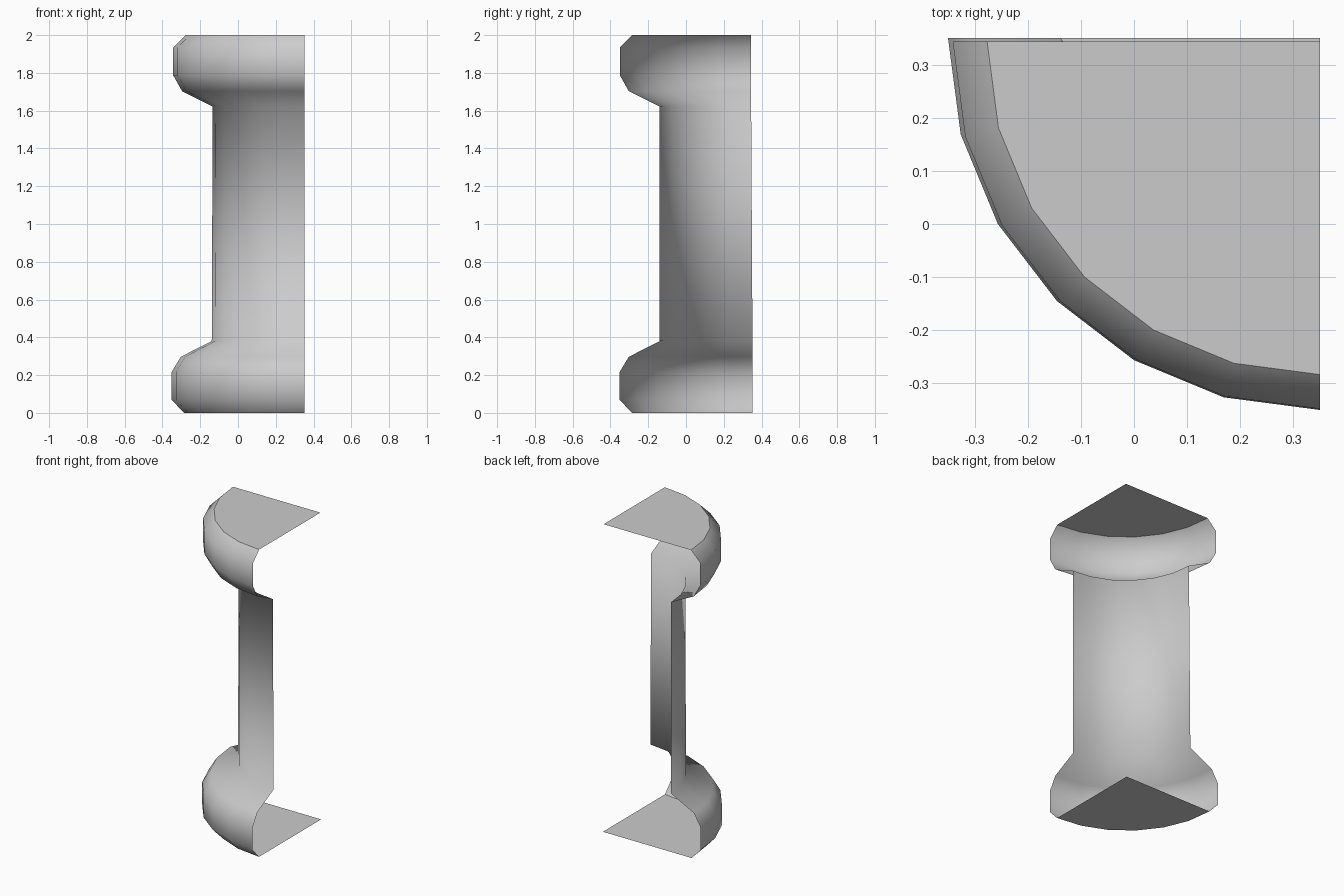
import bpy, bmesh
from math import sin, cos, radians, pi

if "Cube" in bpy.data.objects:
    bpy.data.objects.remove(bpy.data.objects["Cube"])

SEGMENTS = 6          # 15 degree steps over the quarter turn
AXIS_X = 0.352

# (radius, height, axis y): the upper end sits very slightly forward
PROFILE = [
    (0.638, 0.0, 0.352), (0.704, 0.07, 0.352), (0.704, 0.215, 0.352),
    (0.655, 0.297, 0.352), (0.491, 0.38, 0.352),
    (0.486, 1.622, 0.345), (0.648, 1.703, 0.345), (0.695, 1.787, 0.345),
    (0.695, 1.935, 0.345), (0.63, 2.0, 0.345),
]

bm = bmesh.new()

# quarter-turn rings
rings = []
for r, z, cy in PROFILE:
    rings.append([bm.verts.new((AXIS_X - r * cos(a), cy - r * sin(a), z))
                  for a in (i * pi / 2 / SEGMENTS for i in range(SEGMENTS + 1))])

# base, shaft and capital skin, left open on the two cut sides
for lo, hi in zip(rings, rings[1:]):
    for i in range(SEGMENTS):
        f = bm.faces.new((lo[i], lo[i + 1], hi[i + 1], hi[i]))
        f.smooth = True

# flat caps reaching to the column axis
for ring, row, flip in ((rings[0], PROFILE[0], True), (rings[-1], PROFILE[-1], False)):
    loop = ring + [bm.verts.new((AXIS_X, row[2], row[1]))]
    bm.faces.new(loop[::-1] if flip else loop)

# keep the profile creases sharp
for e in bm.edges:
    if len(e.link_faces) == 2 and e.calc_face_angle() > radians(22):
        e.smooth = False

mesh = bpy.data.meshes.new("quarter_column")
bm.to_mesh(mesh)
bm.free()
column = bpy.data.objects.new("quarter_column", mesh)
bpy.context.collection.objects.link(column)
